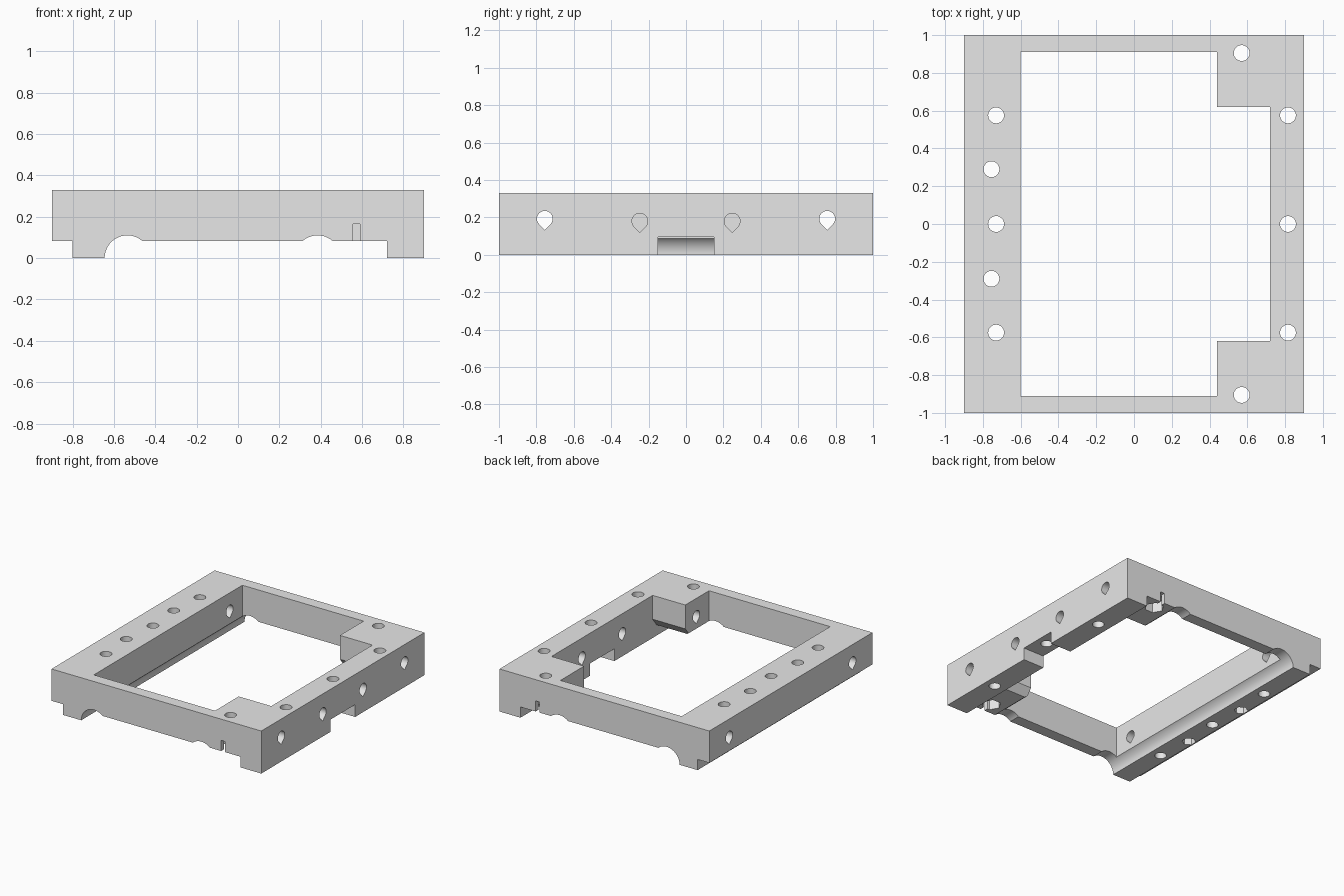
import bpy
import bmesh
from math import sin, cos, pi, asin, sqrt

cube = bpy.data.objects.get("Cube")
if cube:
    bpy.data.objects.remove(cube, do_unlink=True)

TOP, LEDGE = 0.33, 0.083
ROD_R, HOLE_R = 0.11, 0.042


def prism(name, points, axis, start, end):
    """Extrude a closed 2D outline along one axis."""
    place = {"x": lambda p, d: (d, p[0], p[1]),
             "y": lambda p, d: (p[0], d, p[1]),
             "z": lambda p, d: (p[0], p[1], d)}[axis]
    bm = bmesh.new()
    low = [bm.verts.new(place(p, start)) for p in points]
    high = [bm.verts.new(place(p, end)) for p in points]
    bm.faces.new(low)
    bm.faces.new(high)
    n = len(points)
    for i in range(n):
        j = (i + 1) % n
        bm.faces.new((low[i], low[j], high[j], high[i]))
    bmesh.ops.recalc_face_normals(bm, faces=bm.faces)
    mesh = bpy.data.meshes.new(name)
    bm.to_mesh(mesh)
    bm.free()
    obj = bpy.data.objects.new(name, mesh)
    bpy.context.collection.objects.link(obj)
    return obj


def ring(cx, cy, r, n=32, turn=0.0):
    return [(cx + r * cos(turn + 2 * pi * i / n),
             cy + r * sin(turn + 2 * pi * i / n)) for i in range(n)]


def rect(a0, a1, b0, b1):
    return [(a0, b0), (a1, b0), (a1, b1), (a0, b1)]


def teardrop(y, z):
    """Round hole outline with a point at the bottom."""
    arc = [-pi / 4 + 1.5 * pi * i / 24 for i in range(25)]
    return [(y + HOLE_R * cos(a), z + HOLE_R * sin(a)) for a in arc] + \
        [(y, z - HOLE_R * sqrt(2))]


def rod_arc(cx, a0, a1, n=20):
    return [(cx + ROD_R * cos(a0 + (a1 - a0) * i / n),
             ROD_R * sin(a0 + (a1 - a0) * i / n)) for i in range(n + 1)]


# Frame body: cross-section with the feet and both rod channels
rise = asin(LEDGE / ROD_R)
section = [(-0.9, TOP), (-0.9, LEDGE), (-0.8, LEDGE), (-0.8, 0)]
section += rod_arc(-0.535, pi, rise)
section += rod_arc(0.385, pi - rise, rise)
section += [(0.72, LEDGE), (0.72, 0), (0.9, 0), (0.9, TOP)]
frame = prism("frame", section, "y", -1, 1)

# Central opening, leaving the two corner blocks
opening = [(-0.6, -0.91), (0.44, -0.91), (0.44, -0.62), (0.72, -0.62),
           (0.72, 0.62), (0.44, 0.62), (0.44, 0.91), (-0.6, 0.91)]
cutters = [prism("opening_cutter", opening, "z", -0.1, 0.5)]

# Notch under the middle of the side rail
cutters.append(prism("notch_cutter", rect(-0.15, 0.15, -0.1, 0.095), "x", 0.65, 1))

# Vertical bolt holes
bolts = [(-0.73, 0), (0.815, 0)]
for s in (-1, 1):
    bolts += [(-0.73, s * 0.575), (-0.755, s * 0.29),
              (0.815, s * 0.575), (0.57, s * 0.905)]
for x, y in bolts:
    cutters.append(prism("bolt_cutter", ring(x, y, HOLE_R), "z", -0.1, 0.5))

for s in (-1, 1):
    # Side holes: the outer pair crosses both rails, the inner pair only one
    cutters.append(prism("long_hole_cutter", teardrop(s * 0.755, 0.193), "x", -1, 1))
    cutters.append(prism("short_hole_cutter", teardrop(s * 0.247, 0.18), "x", 0.6, 1))
    # Nut pockets and the slot beside each corner pocket
    cutters.append(prism("corner_nut_cutter", ring(0.57, s * 0.905, 0.07, 6),
                         "z", -0.1, 0.165))
    cutters.append(prism("rail_nut_cutter", ring(-0.755, s * 0.29, 0.05, 6, pi / 6),
                         "z", -0.1, 0.06))
    cutters.append(prism("slot_cutter", rect(0.555, 0.59, -0.1, 0.165),
                         "y", s * 0.905, s * 1.1))
    # Bevel under each corner block
    bevel = [(s * 0.6, 0.145), (s * 0.62, 0.145), (s * 0.67, 0.08),
             (s * 0.67, 0.05), (s * 0.6, 0.05)]
    cutters.append(prism("bevel_cutter", bevel, "x", 0.4, 0.72))

bpy.ops.object.select_all(action="DESELECT")
bpy.context.view_layer.objects.active = frame
frame.select_set(True)
for cutter in cutters:
    cutter.hide_render = True
    mod = frame.modifiers.new("cut", "BOOLEAN")
    mod.operation = "DIFFERENCE"
    mod.solver = "EXACT"
    mod.object = cutter
    bpy.ops.object.modifier_apply(modifier=mod.name)
    bpy.data.objects.remove(cutter, do_unlink=True)

# Single plain grey
grey = bpy.data.materials.new("light_grey")
grey.use_nodes = True
colour = (0.8, 0.8, 0.8, 1)
grey.diffuse_color = colour
grey.node_tree.nodes["Principled BSDF"].inputs["Base Color"].default_value = colour
frame.data.materials.clear()
frame.data.materials.append(grey)
bpy.ops.object.shade_smooth_by_angle(angle=pi / 6)
